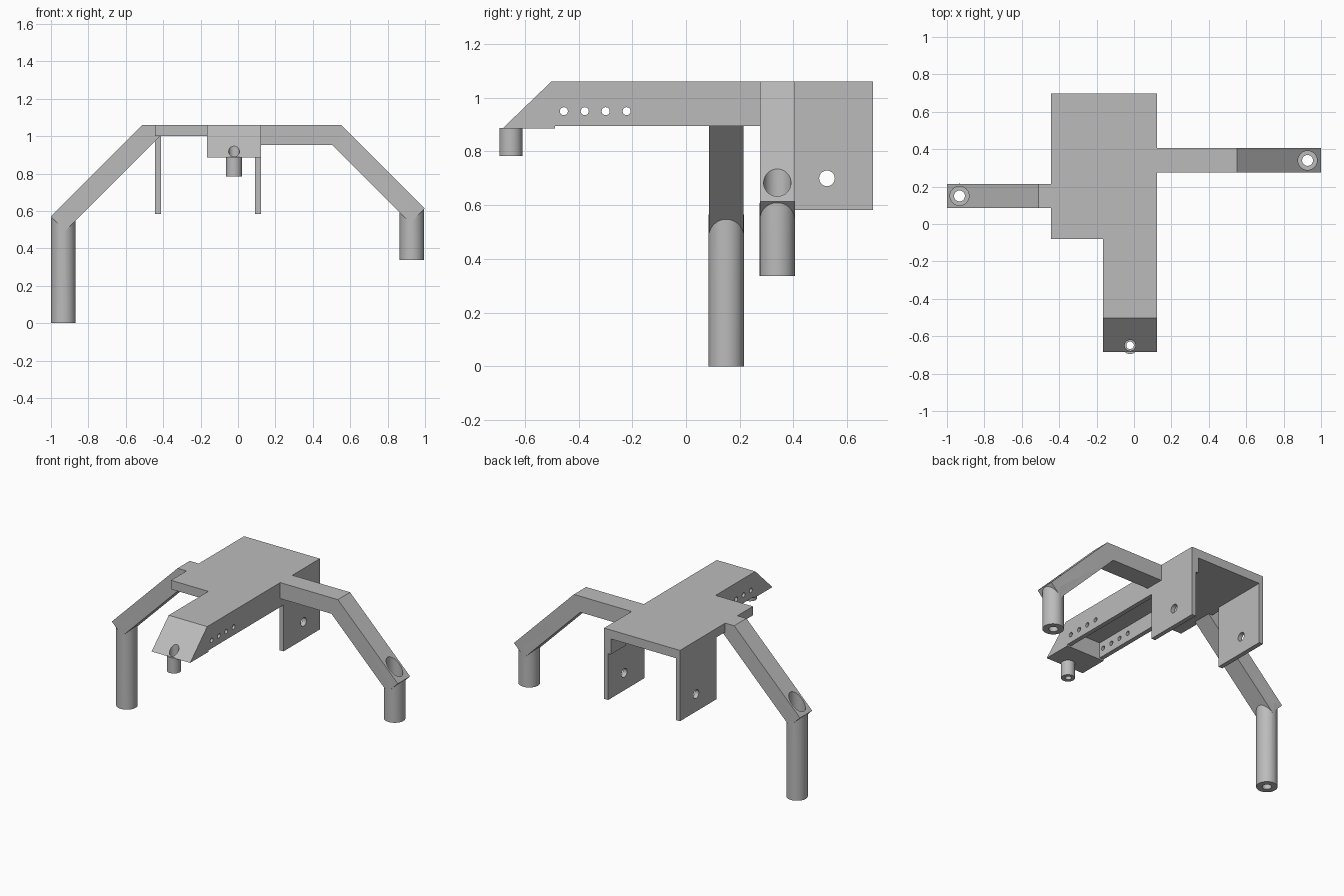
import bpy, bmesh, math
from mathutils import Matrix, Vector

if "Cube" in bpy.data.objects:
    bpy.data.objects.remove(bpy.data.objects["Cube"])

grey = bpy.data.materials.new("plain_grey")
grey.diffuse_color = (0.5, 0.5, 0.5, 1)
grey.use_nodes = True
grey.node_tree.nodes["Principled BSDF"].inputs["Base Color"].default_value = grey.diffuse_color


def prism(name, pts, axis, lo, hi):
    """Extrude a 2D outline along an axis (x: pts are y,z; y: x,z; z: x,y)."""
    def place(p, t):
        a, b = p
        return {'x': (t, a, b), 'y': (a, t, b), 'z': (a, b, t)}[axis]
    bm = bmesh.new()
    face = bm.faces.new([bm.verts.new(place(p, lo)) for p in pts])
    ext = bmesh.ops.extrude_face_region(bm, geom=[face])
    verts = [v for v in ext['geom'] if isinstance(v, bmesh.types.BMVert)]
    bmesh.ops.translate(bm, verts=verts, vec=Vector(place((0, 0), hi - lo)))
    bmesh.ops.recalc_face_normals(bm, faces=bm.faces)
    return finish(name, bm)


def box(name, x0, x1, y0, y1, z0, z1):
    return prism(name, [(x0, y0), (x1, y0), (x1, y1), (x0, y1)], 'z', z0, z1)


def cylinder(name, center, r, length, axis='z', seg=40):
    bm = bmesh.new()
    rot = Matrix.Rotation(math.pi / 2, 4, 'Y') if axis == 'x' else Matrix()
    bmesh.ops.create_cone(bm, cap_ends=True, segments=seg, radius1=r, radius2=r,
                          depth=length, matrix=Matrix.Translation(center) @ rot)
    return finish(name, bm)


def rod(name, x, y, r, z0, z1):
    return cylinder(name, (x, y, (z0 + z1) / 2), r, z1 - z0)


def finish(name, bm):
    me = bpy.data.meshes.new(name)
    bm.to_mesh(me)
    bm.free()
    me.materials.append(grey)
    ob = bpy.data.objects.new(name, me)
    bpy.context.collection.objects.link(ob)
    return ob


def combine(ob, other, op):
    """Apply one boolean and remove the helper."""
    mod = ob.modifiers.new("bool", 'BOOLEAN')
    mod.operation, mod.solver, mod.object = op, 'EXACT', other
    bpy.context.view_layer.update()
    dg = bpy.context.evaluated_depsgraph_get()
    me = bpy.data.meshes.new_from_object(ob.evaluated_get(dg))
    ob.modifiers.clear()
    ob.data = me
    bpy.data.objects.remove(other)


def stepped_bore(ob, x, y, wide, narrow, shoulder):
    """Wide bore from above down to a shoulder, narrow hole right through."""
    combine(ob, rod("bore_cutter", x, y, wide, shoulder, 1.3), 'DIFFERENCE')
    combine(ob, rod("hole_cutter", x, y, narrow, -0.2, 1.25), 'DIFFERENCE')


L, R, N, T = -0.443, 0.122, -0.165, 0.03      # left, right, nose left, sheet thickness
BACK, FRONT, TOP, UNDER = 0.697, -0.487, 1.06, 1.0

# Deck plate
prism("deck", [(N, FRONT), (R, FRONT), (R, BACK), (L, BACK), (L, -0.08), (N, -0.08)],
      'z', UNDER, TOP)

# Side plates with a mounting hole
for name, x in (("left_side_plate", L), ("right_side_plate", R - T)):
    plate = box(name, x, x + T, 0.31, BACK, 0.583, UNDER)
    combine(plate, cylinder("c", (x, 0.525, 0.70), 0.029, 0.2, 'x'), 'DIFFERENCE')

# Channel walls with a row of four holes
for name, x in (("left_channel_wall", N), ("right_channel_wall", R - T)):
    wall = box(name, x, x + T, FRONT, 0.31, 0.895, UNDER)
    for i in range(4):
        combine(wall, cylinder("c", (x, -0.455 + 0.078 * i, 0.95), 0.015, 0.2, 'x', 24),
                'DIFFERENCE')
box("inner_stiffener", R - T - 0.02, R - T, 0.54, BACK, 0.895, UNDER)

# Sloped solid nose with its short peg
nose = prism("nose", [(-0.684, 0.885), (FRONT, 0.885), (FRONT, TOP), (-0.502, TOP)],
             'x', N, R)
combine(nose, rod("peg", -0.021, -0.652, 0.043, 0.783, 0.888), 'UNION')
stepped_bore(nose, -0.021, -0.649, 0.029, 0.02, 0.84)

# Right arm and foot
arm = prism("right_arm", [(R, 0.952), (0.504, 0.952), (0.921, 0.535), (0.999, 0.613),
                          (0.552, TOP), (R, TOP)], 'y', 0.275, 0.405)
combine(arm, rod("foot", 0.93, 0.34, 0.0655, 0.337, 0.608), 'UNION')
stepped_bore(arm, 0.928, 0.34, 0.051, 0.029, 0.55)

# Left arm and foot
arm2 = prism("left_arm", [(-1.0, 0.57), (-0.51, TOP), (L, TOP), (L, UNDER),
                          (-0.415, UNDER), (-0.9225, 0.4925)], 'y', 0.085, 0.215)
combine(arm2, rod("foot", -0.933, 0.15, 0.0655, 0.0, 0.565), 'UNION')
stepped_bore(arm2, -0.933, 0.15, 0.051, 0.029, 0.51)

# Smooth round surfaces, keep hard edges
bpy.ops.object.select_all(action='SELECT')
bpy.context.view_layer.objects.active = nose
bpy.ops.object.shade_smooth_by_angle(angle=math.radians(30))
